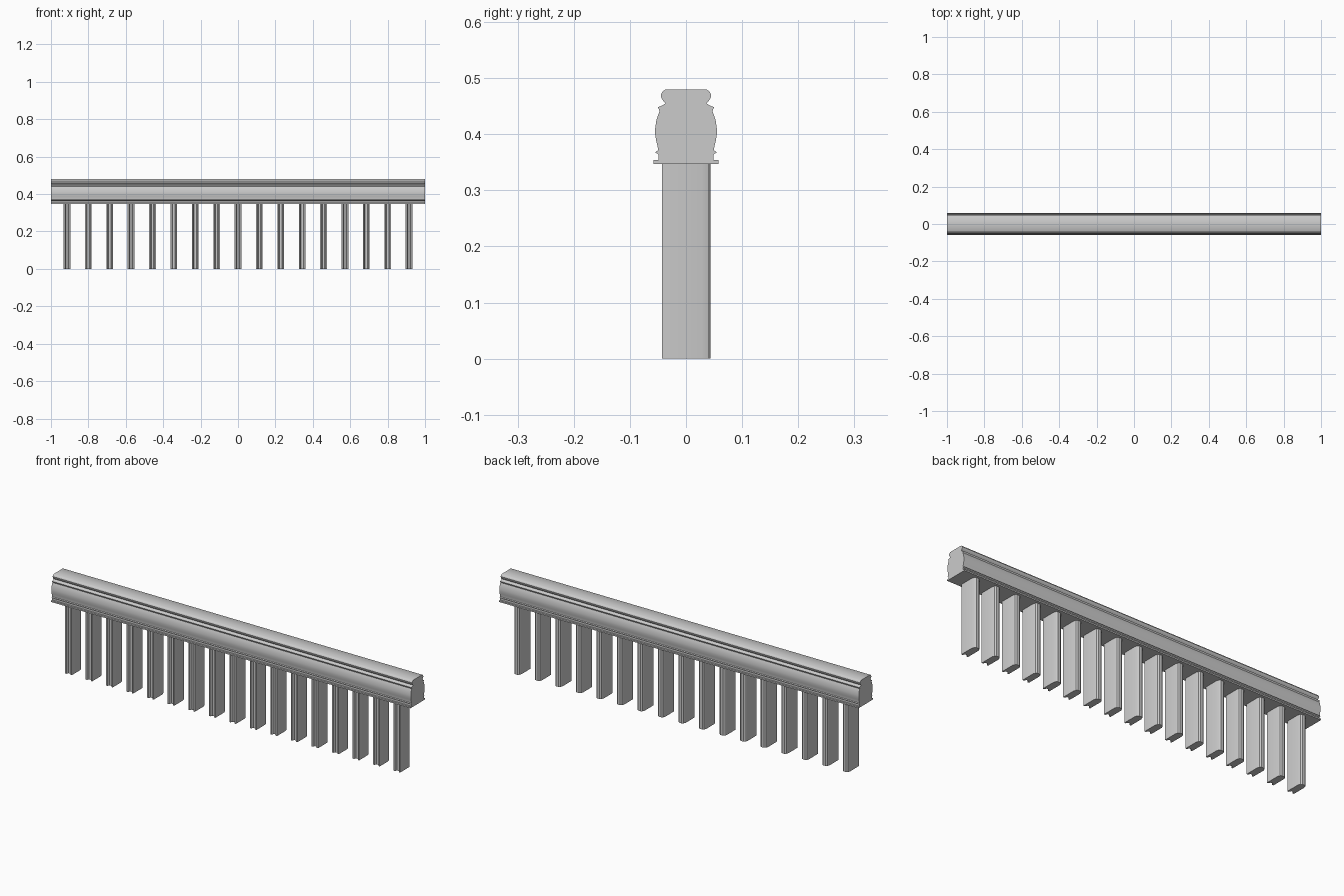
import bpy, bmesh
from mathutils import Vector

if "Cube" in bpy.data.objects:
    bpy.data.objects.remove(bpy.data.objects["Cube"])

def prism(name, points, offset, smooth_angle):
    """Extrude a closed 3D outline along an offset into a capped solid."""
    bm = bmesh.new()
    face = bm.faces.new([bm.verts.new(p) for p in points])
    ext = bmesh.ops.extrude_face_region(bm, geom=[face], use_keep_orig=True)
    moved = [v for v in ext["geom"] if isinstance(v, bmesh.types.BMVert)]
    bmesh.ops.translate(bm, verts=moved, vec=Vector(offset))
    bmesh.ops.recalc_face_normals(bm, faces=bm.faces)
    mesh = bpy.data.meshes.new(name)
    bm.to_mesh(mesh)
    bm.free()
    obj = bpy.data.objects.new(name, mesh)
    bpy.context.collection.objects.link(obj)
    bpy.ops.object.select_all(action='DESELECT')
    obj.select_set(True)
    bpy.context.view_layer.objects.active = obj
    bpy.ops.object.shade_smooth_by_angle(angle=smooth_angle)
    return obj

# Moulded handrail: half profile (half width, height), mirrored across y
half = [(0.058, 0.347), (0.058, 0.354), (0.049, 0.354), (0.049, 0.364),
        (0.055, 0.368), (0.050, 0.371), (0.050, 0.375), (0.053, 0.388),
        (0.055, 0.400), (0.055, 0.410), (0.053, 0.424), (0.050, 0.434),
        (0.047, 0.441), (0.050, 0.448), (0.043, 0.451), (0.036, 0.455),
        (0.041, 0.460), (0.044, 0.465), (0.045, 0.470), (0.042, 0.476),
        (0.036, 0.480)]
outline = half + [(-y, z) for y, z in reversed(half)]
prism("handrail", [(-1, y, z) for y, z in outline], (2, 0, 0), 0.6)

# Upright balusters: grooved front edge, rounded back edge
side = [(0.006, -0.032), (0.011, -0.043), (0.018, -0.043),
        (0.018, 0.028), (0.014, 0.039), (0.007, 0.044)]
section = side + [(-x, y) for x, y in reversed(side)]
COUNT, SPACING, TOP = 17, 0.1143, 0.348
for i in range(COUNT):
    cx = (i - (COUNT - 1) / 2) * SPACING
    prism(f"baluster_{i + 1}", [(cx + x, y, 0) for x, y in section], (0, 0, TOP), 0.4)
